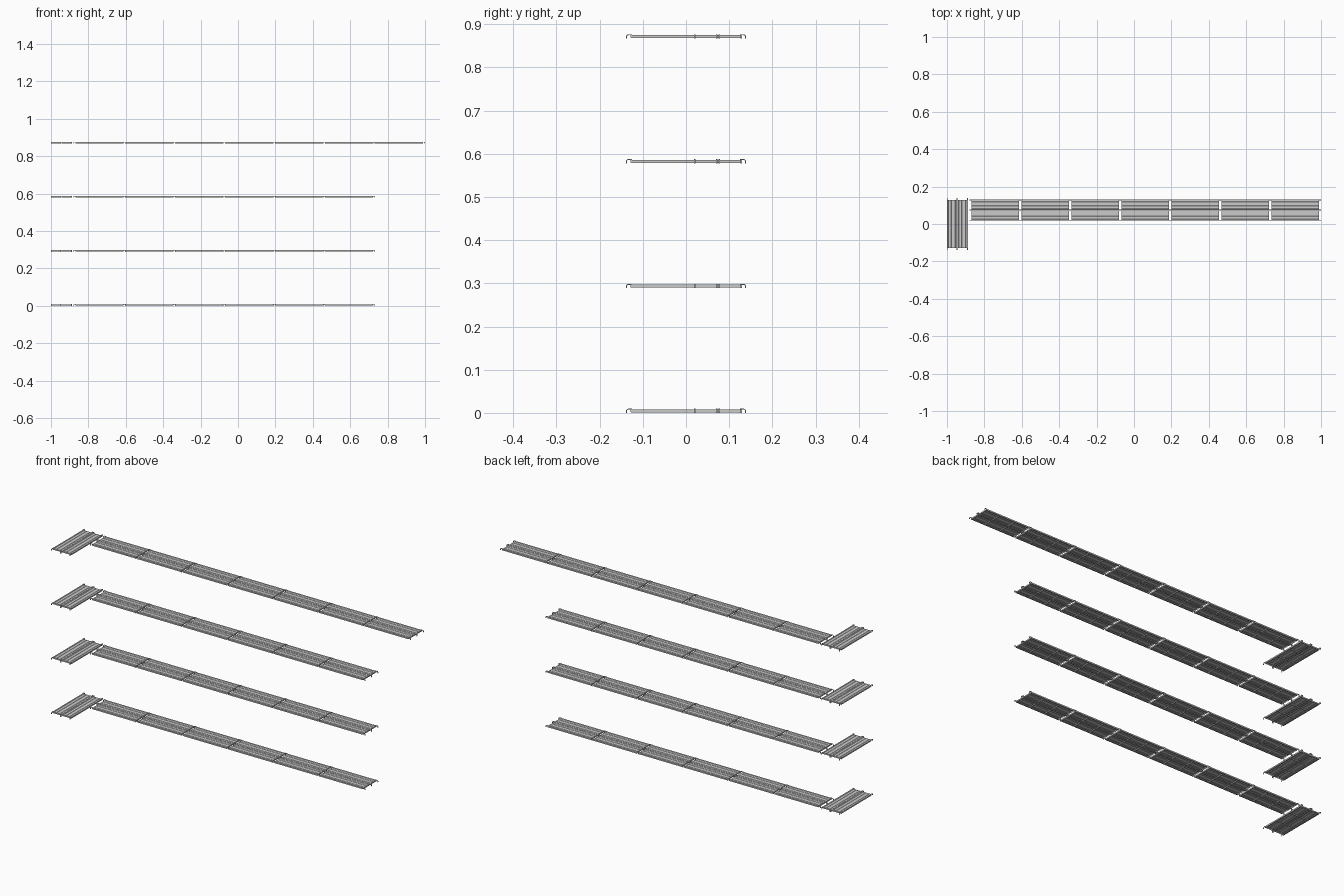
import bpy, bmesh, math
from mathutils import Matrix

if "Cube" in bpy.data.objects:
    bpy.data.objects.remove(bpy.data.objects["Cube"])

W, BODY, REACH = 0.055, 0.127, 0.139      # plank width, half body length, half length with hooks
PITCH, BAY, LEVEL = 0.0565, 0.267, 0.289  # plank, bay and level spacing
TOP, BOT, T = 0.0082, 0.0012, 0.0006      # deck top, deck bottom, sheet thickness


def prism(bm, pts, axis, a, b):
    """Extrude a closed 2D outline between a and b along x or y."""
    put = (lambda p, s: (s, p[0], p[1])) if axis == 'x' else (lambda p, s: (p[0], s, p[1]))
    ends = [[bm.verts.new(put(p, s)) for p in pts] for s in (a, b)]
    n = len(pts)
    bm.faces.new(ends[0])
    bm.faces.new(ends[1][::-1])
    for i in range(n):
        j = (i + 1) % n
        bm.faces.new((ends[0][i], ends[1][i], ends[1][j], ends[0][j]))


def box(bm, x0, x1, y0, y1, z0, z1):
    prism(bm, [(y0, z0), (y1, z0), (y1, z1), (y0, z1)], 'x', x0, x1)


def hook_outline():
    """J-shaped claw in the length/height plane."""
    r_out, r_in = 0.0055, 0.0035
    c, zc = REACH - r_out, 0.0042
    outer = [(c + r_out * math.cos(a), zc + r_out * math.sin(a))
             for a in [math.radians(90 - 18 * k) for k in range(6)]]
    inner = [(c + r_in * math.cos(a), zc + r_in * math.sin(a))
             for a in [math.radians(18 * k) for k in range(6)]]
    return ([(BODY - 0.002, zc + r_out)] + outer + [(REACH, 0), (c + r_in, 0)] + inner
            + [(BODY + 0.001, zc + r_in), (BODY + 0.001, 0.002), (BODY - 0.002, 0.002)])


def plank_mesh():
    bm = bmesh.new()
    h = W / 2
    # folded channel: ribbed top, two sides and inward lips
    half = [(0.004, TOP - 0.001), (0.005, TOP), (0.016, TOP), (0.017, TOP - 0.001),
            (0.020, TOP - 0.001), (0.021, TOP), (h, TOP), (h, BOT), (h - 0.006, BOT)]
    inn = [(0.004, TOP - 0.001 - T), (0.005, TOP - T), (0.016, TOP - T), (0.017, TOP - 0.001 - T),
           (0.020, TOP - 0.001 - T), (0.021, TOP - T), (h - T, TOP - T), (h - T, BOT + T),
           (h - 0.006, BOT + T)]
    flip = lambda pts: [(-x, z) for x, z in reversed(pts)]
    prism(bm, flip(half) + half + inn[::-1] + flip(inn)[::-1], 'y', -BODY, BODY)
    # cross stiffeners below the deck
    for y in (-0.045, 0.045):
        box(bm, -h + T, h - T, y - 0.002, y + 0.002, BOT + T, TOP - 0.001 - T)
    # end plates and a claw at each corner
    for s in (-1, 1):
        y0, y1 = sorted((s * (BODY - 0.001), s * BODY))
        box(bm, -h, h, y0, y1, BOT, TOP)
        pts = [(s * y, z) for y, z in hook_outline()]
        for x in (-h, h - 0.0035):
            prism(bm, pts, 'x', x, x + 0.0035)
    bmesh.ops.recalc_face_normals(bm, faces=bm.faces[:])
    me = bpy.data.meshes.new("deck_plank")
    bm.to_mesh(me)
    bm.free()
    return me


plank = plank_mesh()


def add_plank(name, x, y, z, turn):
    ob = bpy.data.objects.new(name, plank)
    ob.matrix_world = Matrix.Translation((x, y, z)) @ Matrix.Rotation(turn, 4, 'Z')
    bpy.context.collection.objects.link(ob)


for level in range(4):
    z = level * LEVEL
    for s in (-0.5, 0.5):
        # return bay across the left end
        add_plank("return_deck_plank", -1 + W / 2 + PITCH * (s + 0.5), 0, z, 0)
        # long run of bays; the top level has one extra
        for i in range(7 if level == 3 else 6):
            add_plank("run_deck_plank", 0.861 - BAY * (6 - i), 0.074 + PITCH * s, z, math.pi / 2)
